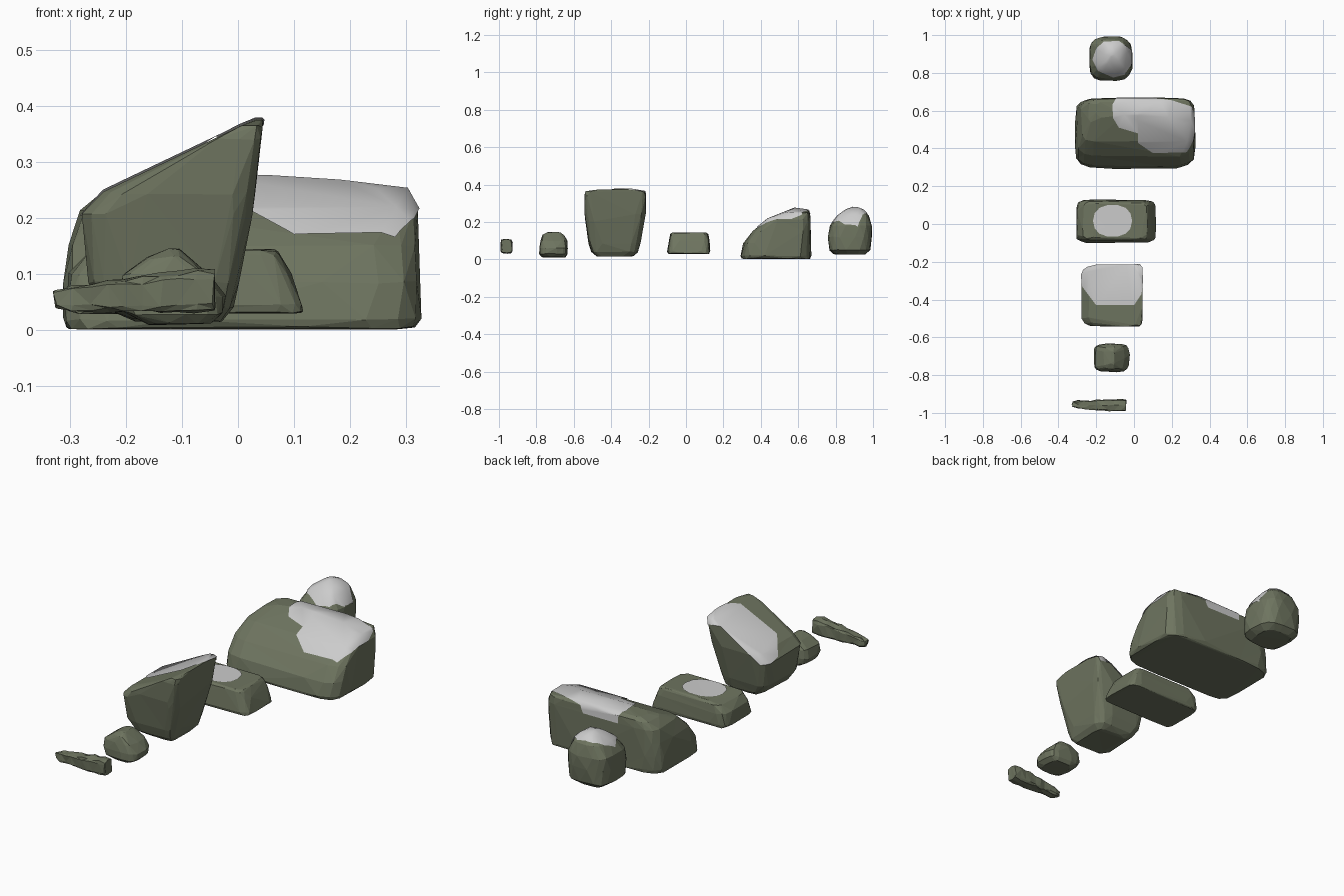
import bpy, bmesh, random
from math import sin, cos, pi, copysign
from mathutils import Vector

if "Cube" in bpy.data.objects:
    bpy.data.objects.remove(bpy.data.objects["Cube"])

random.seed(7)
moss = bpy.data.materials.new("moss_stone")
moss.diffuse_color = (0.155, 0.175, 0.115, 1)
moss.use_nodes = True
moss.node_tree.nodes["Principled BSDF"].inputs["Base Color"].default_value = moss.diffuse_color


def ring(x0, x1, y0, y1, n, power, turn):
    """Rounded-rectangle outline as (x, y) pairs."""
    pts = []
    for i in range(n):
        a = 2 * pi * (i + turn) / n
        c, s = cos(a), sin(a)
        u = copysign(abs(c) ** (2 / power), c)
        v = copysign(abs(s) ** (2 / power), s)
        pts.append(((x0 + x1) / 2 + u * (x1 - x0) / 2, (y0 + y1) / 2 + v * (y1 - y0) / 2))
    return pts


def finish(bm, name, mat=None, smooth=False):
    bmesh.ops.recalc_face_normals(bm, faces=bm.faces) if mat else None
    me = bpy.data.meshes.new(name)
    bm.to_mesh(me)
    bm.free()
    for p in me.polygons:
        p.use_smooth = smooth
    ob = bpy.data.objects.new(name, me)
    bpy.context.collection.objects.link(ob)
    if mat:
        me.materials.append(mat)
    return ob


def boulder(name, layers, power=5, jitter=0.003):
    """Faceted rock: hull around stacked outlines (z, x0, x1, y0, y1)."""
    bm = bmesh.new()
    for z, *box in layers:
        for x, y in ring(*box, 16, power, random.uniform(-0.3, 0.3)):
            j = [random.uniform(-jitter, jitter) for _ in range(3)]
            bm.verts.new((x + j[0], y + j[1], z + j[2]))
    res = bmesh.ops.convex_hull(bm, input=bm.verts)
    junk = {e for k in ("geom_interior", "geom_unused") for e in res[k]
            if isinstance(e, bmesh.types.BMVert)}
    bmesh.ops.delete(bm, geom=list(junk), context='VERTS')
    bmesh.ops.dissolve_limit(bm, angle_limit=0.1, verts=bm.verts, edges=bm.edges)
    bmesh.ops.triangulate(bm, faces=bm.faces)
    return finish(bm, name, moss)


def snow(name, rock, outline, z_min=0.0, lift=0.004):
    """Snow patch: lifted copy of the rock top, trimmed to a convex outline (ccw)."""
    bm = bmesh.new()
    bm.from_mesh(rock.data)
    bm.normal_update()
    for v, n in [(v, v.normal.copy()) for v in bm.verts]:
        v.co += n * lift
    bm.normal_update()
    bmesh.ops.delete(bm, geom=[f for f in bm.faces if f.normal.z < 0.05], context='FACES')
    cuts = [(Vector((*a, 0)), Vector((b[1] - a[1], a[0] - b[0], 0)).normalized())
            for a, b in zip(outline, outline[1:] + outline[:1])]
    cuts.append((Vector((0, 0, z_min)), Vector((0, 0, -1))))
    for co, no in cuts:
        bmesh.ops.bisect_plane(bm, geom=bm.verts[:] + bm.edges[:] + bm.faces[:],
                               plane_co=co, plane_no=no, clear_outer=True)
    return finish(bm, name, smooth=True)


# Rounded upright boulder at the back
egg = boulder("round_boulder", [
    (.028, -.2, -.04, .79, .96), (.05, -.235, -.01, .765, .985),
    (.12, -.238, -.006, .757, .994), (.18, -.235, -.01, .77, .993),
    (.235, -.2, -.04, .81, .975), (.262, -.16, -.07, .85, .95),
    (.275, -.13, -.1, .89, .92)], power=3.2)
snow("round_boulder_snow", egg, [
    (-.22, .87), (-.19, .81), (-.11, .775), (-.05, .79), (-.01, .85),
    (-.01, .92), (-.08, .97), (-.16, .965), (-.2, .93)], z_min=.13)

# Large block with a sloping front
block = boulder("large_block", [
    (.004, -.305, .318, .297, .665), (.02, -.312, .325, .294, .668),
    (.085, -.31, .325, .305, .668), (.15, -.3, .325, .355, .668),
    (.215, -.28, .324, .43, .668), (.248, -.24, .305, .52, .665),
    (.262, -.2, .2, .56, .65), (.27, -.1, .06, .58, .62)], power=6)
snow("large_block_snow_right", block, [
    (.02, .43), (.1, .375), (.28, .38), (.315, .44), (.33, .53), (.31, .62),
    (.2, .655), (.02, .68)])
snow("large_block_snow_left", block, [
    (-.11, .56), (-.08, .51), (.02, .48), (.02, .68), (-.09, .675), (-.115, .63)])

# Low flat slab in the middle
slab = boulder("flat_slab", [
    (.032, -.3, .118, -.098, .128), (.045, -.307, .114, -.1, .128),
    (.1, -.3, .095, -.09, .125), (.135, -.27, .077, -.085, .12),
    (.142, -.23, .07, -.075, .11)], power=8)
snow("flat_slab_snow", slab, ring(-.217, -.01, -.068, .102, 14, 2.3, 0), z_min=.1)

# Leaning wedge with a slanted top
wedge = boulder("leaning_wedge", [
    (.018, -.19, -.03, -.48, -.28), (.04, -.235, -.008, -.505, -.26),
    (.085, -.266, .003, -.52, -.245), (.205, -.282, .027, -.54, -.225),
    (.245, -.24, .035, -.544, -.216), (.34, -.05, .043, -.545, -.214),
    (.362, .0, .044, -.535, -.22), (.374, .03, .042, -.46, -.29)], power=6)
snow("leaning_wedge_snow", wedge, [
    (-.275, -.33), (-.2, -.43), (.0, -.43), (.04, -.37), (.06, -.2),
    (-.25, -.2), (-.285, -.24)], z_min=.2)

# Small pebble
boulder("small_pebble", [
    (.012, -.16, -.05, -.77, -.645), (.03, -.2, -.028, -.783, -.635),
    (.06, -.213, -.024, -.783, -.632), (.1, -.207, -.05, -.778, -.637),
    (.13, -.16, -.09, -.765, -.65), (.143, -.125, -.105, -.745, -.67)], power=4)

# Thin tapered shard, lofted along x
bm = bmesh.new()
rings = []
steps = 9
for i in range(steps + 1):
    t = i / steps
    end = 0.006 if i in (0, steps) else 0
    box = (-.975 - .02 * t + end, -.937 + .012 * t - end,
           .036 - .004 * t + end, .076 + .036 * t - end)
    loop = []
    for y, z in ring(*box, 10, 5, 0.5):
        j = [random.uniform(-.004, .004) for _ in range(3)]
        loop.append(bm.verts.new((-.326 + .283 * t + j[0], y + j[1], z + j[2])))
    rings.append(loop)
for a, b in zip(rings, rings[1:]):
    for k in range(10):
        m = (k + 1) % 10
        bm.faces.new((a[k], a[m], b[m], b[k]))
bm.faces.new(rings[0])
bm.faces.new(rings[-1])
bmesh.ops.triangulate(bm, faces=bm.faces)
finish(bm, "thin_shard", moss)
